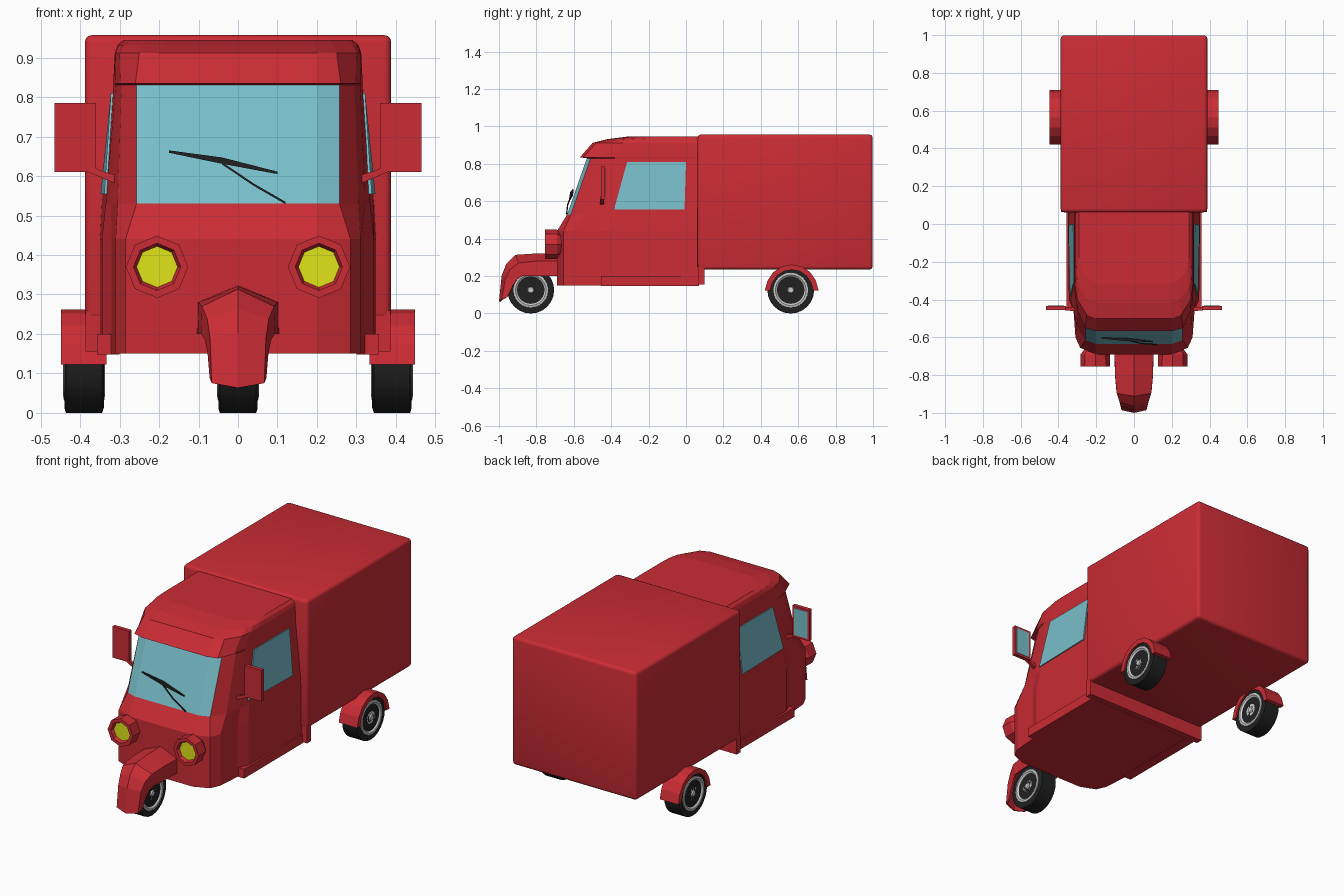
import bpy, bmesh
from math import sin, cos, pi
from mathutils import Vector

if "Cube" in bpy.data.objects:
    bpy.data.objects.remove(bpy.data.objects["Cube"])


def material(name, *rgb):
    m = bpy.data.materials.new(name)
    m.diffuse_color = (*rgb, 1)
    m.use_nodes = True
    m.node_tree.nodes["Principled BSDF"].inputs["Base Color"].default_value = m.diffuse_color
    return m


RED = material("red_paint", 0.60, 0.025, 0.035)
GLASS = material("glass", 0.19, 0.52, 0.60)
BLACK = material("black_rubber", 0.015, 0.015, 0.015)
YELLOW = material("yellow_lens", 0.75, 0.78, 0.01)


def finish(name, bm, mat, smooth=None):
    bmesh.ops.recalc_face_normals(bm, faces=bm.faces)
    me = bpy.data.meshes.new(name)
    bm.to_mesh(me)
    bm.free()
    ob = bpy.data.objects.new(name, me)
    bpy.context.collection.objects.link(ob)
    if mat:
        me.materials.append(mat)
    if smooth:
        bpy.ops.object.select_all(action='DESELECT')
        ob.select_set(True)
        bpy.context.view_layer.objects.active = ob
        bpy.ops.object.shade_smooth_by_angle(angle=smooth)
    return ob


def loft(name, rings, mat, closed=True, caps=True, smooth=None):
    bm = bmesh.new()
    vs = [[bm.verts.new(p) for p in r] for r in rings]
    n = len(vs[0])
    for a, b in zip(vs, vs[1:]):
        for j in range(n if closed else n - 1):
            k = (j + 1) % n
            bm.faces.new((a[j], a[k], b[k], b[j]))
    if caps:
        bm.faces.new(vs[0])
        bm.faces.new(vs[-1])
    return finish(name, bm, mat, smooth)


def box(name, x, y, z, mat, bevel=0):
    bm = bmesh.new()
    bmesh.ops.create_cube(bm, size=1)
    for v in bm.verts:
        v.co = [lo + (c + 0.5) * (hi - lo) for c, (lo, hi) in zip(v.co, (x, y, z))]
    if bevel:
        bmesh.ops.bevel(bm, geom=bm.edges[:], offset=bevel, segments=3, profile=0.5, affect='EDGES')
    return finish(name, bm, mat, 0.6 if bevel else None)


def lathe(name, centre, axis, profile, n, mat, smooth=None, caps=True):
    """Profile of (radius, offset along axis) points turned about x or y."""
    rings = []
    for r, t in profile:
        ring = []
        for i in range(n):
            a = 2 * pi * i / n
            c, s = r * cos(a), r * sin(a)
            ring.append(Vector(centre) + Vector((t, c, s) if axis == 'x' else (c, t, s)))
        rings.append(ring)
    return loft(name, rings, mat, True, caps, smooth)


def bar(name, points, widths, mat):
    """Thin square bar through points in space."""
    rings = []
    for p, w in zip(points, widths):
        x, y, z = p
        rings.append([(x, y - w, z - w), (x, y + w, z - w), (x, y + w, z + w), (x, y - w, z + w)])
    return loft(name, rings, mat)


# Cab: half outlines (x, y) from front to back at rising heights
low = [(.2, -.69), (.285, -.655), (.31, -.6), (.32, -.46), (.345, -.40), (.35, .07)]
levels = [
    (.15, low),
    (.44, low),
    (.53, [(.2, -.635), (.257, -.615), (.305, -.54), (.322, -.44), (.335, -.38), (.345, .07)]),
    (.83, [(.2, -.53), (.257, -.51), (.295, -.44), (.31, -.38), (.315, -.32), (.315, .07)]),
    (.835, [(.2, -.567), (.26, -.55), (.298, -.46), (.312, -.38), (.316, -.32), (.316, .07)]),
    (.912, [(.2, -.50), (.25, -.48), (.30, -.40), (.31, -.34), (.312, -.28), (.312, .07)]),
    (.932, [(.19, -.42), (.24, -.40), (.29, -.34), (.302, -.29), (.305, -.23), (.305, .07)]),
    (.945, [(.18, -.32), (.23, -.30), (.27, -.26), (.285, -.22), (.29, -.18), (.29, .07)]),
]
rings = [[(x, y, z) for x, y in h] + [(-x, y, z) for x, y in reversed(h)] for z, h in levels]
cab = loft("cab", rings, RED)
cab.data.materials.append(GLASS)
for j in (0, 10, 11):                       # windscreen panes
    cab.data.polygons[24 + j].material_index = 1

# Cargo box and the cross member under its front edge
box("cargo_box", (-.388, .388), (.062, .998), (.235, .957), RED, .018)
box("cross_member", (-.386, .386), (.064, .10), (.155, .26), RED)


# Wheels: tyre with a stepped rim on both faces
def wheel(name, x, y):
    c = (x, y, .125)
    lathe(name + "_tyre", c, 'x', [(.092, -.046), (.112, -.05), (.125, -.046), (.125, .046),
                                   (.112, .05), (.092, .046)], 24, BLACK, .6)
    side = [(.014, .053), (.018, .046), (.034, .046), (.04, .040), (.066, .040),
            (.076, .048), (.082, .053), (.093, .051), (.094, .044)]
    lathe(name + "_rim", c, 'x', [(r, -t) for r, t in side] + side[::-1], 24, None, .4)


wheel("front_wheel", 0, -.83)

# Front mudguard: ridge, shoulder and lower lip along its length (x, y, z)
guard = [
    ((-.66, .32), (.1, -.66, .278), (.1, -.66, .2)),
    ((-.80, .317), (.097, -.80, .278), (.097, -.80, .2)),
    ((-.91, .31), (.088, -.895, .268), (.09, -.875, .2)),
    ((-.958, .262), (.075, -.935, .237), (.08, -.90, .185)),
    ((-.982, .2), (.068, -.962, .19), (.073, -.925, .15)),
    ((-.996, .063), (.064, -.982, .075), (.068, -.955, .088)),
]
rings = [[(-l[0], *l[1:]), (-s[0], *s[1:]), (0, *r), s, l] for r, s, l in guard]
fender = loft("front_mudguard", rings, RED, closed=False, caps=False)
mod = fender.modifiers.new("thickness", 'SOLIDIFY')
mod.thickness, mod.offset = .008, 0

for s, side in ((1, "right"), (-1, "left")):
    # Rear wheel and its arch
    wheel(side + "_rear_wheel", s * .39, .56)
    arch = []
    for i in range(9):
        a = pi * i / 8
        flare = 1.03 if i in (0, 8) else 1
        arch.append([(s * x, .565 + r * flare * cos(a), .122 + r * sin(a))
                     for x, r in ((.333, .112), (.448, .112), (.448, .14), (.333, .14))])
    loft(side + "_rear_mudguard", arch, RED)

    # Sill under the door
    xs = sorted((s * .30, s * .357))
    box(side + "_sill", xs, (-.455, .07), (.148, .2), RED)

    # Door window
    pane = [(.334, -.385, .555), (.343, -.008, .555), (.317, 0, .81), (.317, -.315, .81)]
    loft(side + "_door_window", [[(s * (x + d), y, z) for x, y, z in pane] for d in (-.012, .005)], GLASS)

    # Headlight
    c = (s * .205, 0, .37)
    lathe(side + "_headlight_housing", c, 'y', [(.055, -.66), (.078, -.69), (.079, -.755),
                                                (.06, -.755), (.052, -.738)], 8, RED, caps=False)
    lathe(side + "_headlight_lens", c, 'y', [(.053, -.738), (.053, -.73)], 8, YELLOW)

    # Wing mirror on its arm
    xs = sorted((s * .36, s * .465))
    box(side + "_mirror_shell", xs, (-.455, -.433), (.61, .785), RED)
    xs = sorted((s * .37, s * .455))
    box(side + "_mirror_glass", xs, (-.436, -.431), (.622, .773), GLASS)
    bar(side + "_mirror_arm", [(s * .305, -.45, .59), (s * .345, -.45, .604), (s * .385, -.445, .622)],
        [.011, .009, .009], RED)


# Windscreen wiper
def on_glass(x, z, gap=.015):
    return (x, -.635 + (z - .53) * .35 - gap, z)


bar("wiper_blade", [on_glass(-.175, .662), on_glass(-.04, .639), on_glass(.1, .608)],
    [.003, .008, .003], BLACK)
bar("wiper_arm", [on_glass(-.04, .632), on_glass(.04, .578), on_glass(.12, .532, .004)],
    [.003, .003, .003], BLACK)
